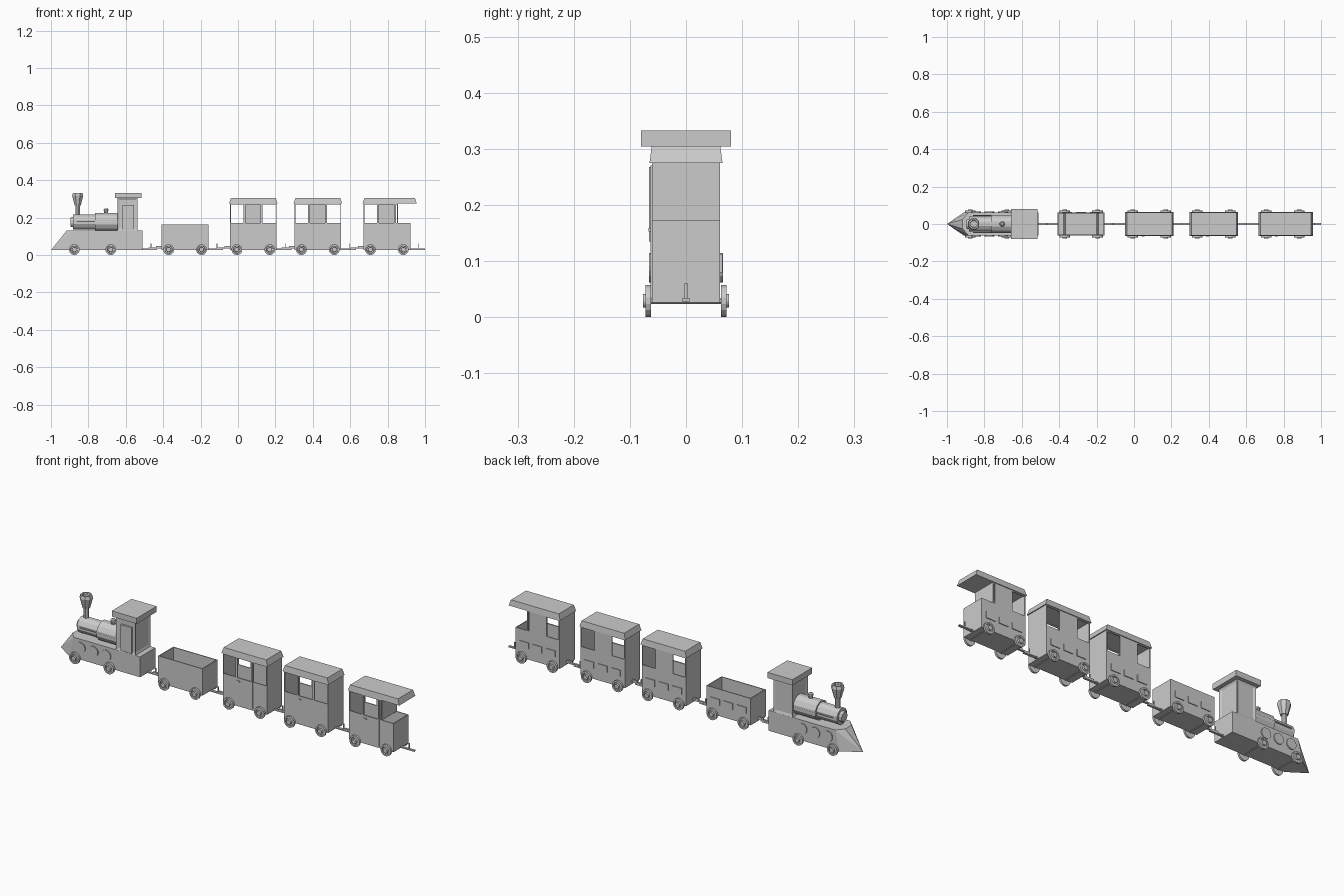
import bpy, bmesh, math
from mathutils import Matrix, Vector

cube = bpy.data.objects.get("Cube")
if cube:
    bpy.data.objects.remove(cube)

grey = bpy.data.materials.new("plain_grey")
grey.use_nodes = True
COLOUR = (0.6, 0.6, 0.6, 1)
grey.diffuse_color = COLOUR
grey.node_tree.nodes["Principled BSDF"].inputs["Base Color"].default_value = COLOUR

FLOOR, SILL, HEAD, EAVE, TOP = 0.026, 0.172, 0.27, 0.277, 0.305
W, T = 0.061, 0.005     # half width and wall thickness


def finish(name, bm):
    bmesh.ops.recalc_face_normals(bm, faces=bm.faces)
    mesh = bpy.data.meshes.new(name)
    bm.to_mesh(mesh)
    bm.free()
    mesh.materials.append(grey)
    ob = bpy.data.objects.new(name, mesh)
    bpy.context.collection.objects.link(ob)
    return ob


def boxes(name, *specs):
    """One object from boxes given as x0, x1, y0, y1, z0, z1."""
    bm = bmesh.new()
    for x0, x1, y0, y1, z0, z1 in specs:
        m = Matrix.Translation(((x0 + x1) / 2, (y0 + y1) / 2, (z0 + z1) / 2))
        m = m @ Matrix.Diagonal((x1 - x0, y1 - y0, z1 - z0, 1))
        bmesh.ops.create_cube(bm, size=1, matrix=m)
    return finish(name, bm)


def hull(name, points):
    bm = bmesh.new()
    for p in points:
        bm.verts.new(p)
    bmesh.ops.convex_hull(bm, input=bm.verts)
    bmesh.ops.dissolve_limit(bm, angle_limit=0.01, verts=bm.verts, edges=bm.edges)
    return finish(name, bm)


def lathe(name, origin, axis, profile, sides=16):
    """Revolve (distance, radius) rings around an axis, with capped ends."""
    bm = bmesh.new()
    turn = Vector((0, 0, 1)).rotation_difference(Vector(axis)).to_matrix()
    rings = []
    for d, r in profile:
        ring = []
        for i in range(sides):
            a = math.tau * (i + 0.5) / sides
            ring.append(bm.verts.new(Vector(origin) + turn @ Vector((r * math.cos(a), r * math.sin(a), d))))
        rings.append(ring)
    for a, b in zip(rings, rings[1:]):
        for i in range(sides):
            j = (i + 1) % sides
            bm.faces.new((a[i], a[j], b[j], b[i]))
    bm.faces.new(rings[0])
    bm.faces.new(rings[-1])
    return finish(name, bm)


def wheelset(name, x):
    lathe(name + "_axle", (x, -0.065, 0.029), (0, 1, 0), [(0, 0.006), (0.13, 0.006)], 8)
    for s, side in ((-1, "right"), (1, "left")):
        lathe(f"{name}_{side}_wheel", (x, s * 0.062, 0.029), (0, s, 0),
              [(0, 0.029), (0.01, 0.029), (0.01, 0.021), (0.006, 0.019),
               (0.006, 0.013), (0.015, 0.012)])


def rear_coupling(name, x):
    boxes(name + "_rear_coupling", (x, x + 0.078, -0.006, 0.006, 0.028, 0.034),
          (x + 0.043, x + 0.048, -0.0025, 0.0025, 0.034, 0.061))


def front_coupling(name, x):
    boxes(name + "_front_coupling", (x - 0.07, x, -0.005, 0.005, 0.034, 0.041),
          (x - 0.03, x, -0.004, 0.004, 0.041, 0.048))


def side_panels(name, x0, x1):
    """Three small raised panels low on the left side."""
    mid = (x0 + x1) / 2
    boxes(name + "_side_panels", *[(mid + k * 0.075 - 0.026, mid + k * 0.075 + 0.026,
                                    W, W + 0.004, 0.08, 0.112) for k in (-1, 0, 1)])


def tub(name, x0, x1, top):
    """Open box: floor and four low walls."""
    boxes(name + "_tub", (x0, x1, -W, W, FLOOR, FLOOR + T),
          (x0, x0 + T, -W, W, FLOOR + T, top), (x1 - T, x1, -W, W, FLOOR + T, top),
          *[(x0 + T, x1 - T, y, y + T, FLOOR + T, top) for y in (-W, W - T)])


def roof(name, x0, x1):
    hull(name + "_roof", [(x, y, z) for z, g in ((EAVE - 0.002, 0), (TOP, 1))
                          for x in (x0 + g * 0.01, x1 - g * 0.01)
                          for y in (-0.065 + g * 0.004, 0.065 - g * 0.004)])


def coach(name, x0, open_rear=False):
    x1 = x0 + 0.25
    end = x0 + 0.185 if open_rear else x1      # rear end of the closed cabin
    tub(name, x0, x1, SILL)
    d0, d1 = x0 + 0.083, x0 + 0.163            # door window
    # upper walls: ends, corner posts, door posts and header strips
    parts = [(x0, x0 + T, -W, W, SILL, EAVE), (end - T, end, -W, W, SILL, EAVE)]
    for y in (-W, W - T):
        parts.append((x0 + T, end - T, y, y + T, HEAD, EAVE))
    parts += [(d0 - 0.01, d0, -W, -W + T, SILL, HEAD), (d1, d1 + 0.01, -W, -W + T, SILL, HEAD),
              (d0 - 0.01, d1 + 0.01, W - T, W, SILL, HEAD)]
    boxes(name + "_upper_walls", *parts)
    # door: thin frame around its window, with a handle
    y0, y1 = -W - 0.002, -W
    boxes(name + "_door", (d0 - 0.007, d1 + 0.007, y0, y1, 0.035, SILL),
          (d0 - 0.007, d0, y0, y1, SILL, HEAD), (d1, d1 + 0.007, y0, y1, SILL, HEAD))
    boxes(name + "_door_handle", (d0, d0 + 0.016, -W - 0.006, y0, 0.153, 0.159))
    roof(name, x0 - 0.005, x1 + (0.035 if open_rear else 0.005))
    side_panels(name, x0, x1)
    running_gear(name, x0, x1)


def running_gear(name, x0, x1):
    wheelset(name + "_front", x0 + 0.037)
    wheelset(name + "_rear", x0 + 0.213)
    front_coupling(name, x0)
    rear_coupling(name, x1)


# Locomotive chassis with a pointed nose
boxes("engine_chassis", (-0.885, -0.51, -W, W, FLOOR, 0.13))
hull("engine_nose", [(-1, 0, FLOOR)] + [p for s in (-1, 1) for p in (
    (-0.91, s * W, FLOOR), (-0.885, s * W, FLOOR), (-0.885, s * W, 0.13),
    (-0.917, s * 0.025, 0.13))])
for s, side in ((-1, "right"), (1, "left")):
    for k in range(3):
        lathe(f"engine_{side}_disc_{k + 1}", (-0.845 + 0.072 * k, s * W, 0.088), (0, s, 0),
              [(0, 0.027), (0.005, 0.027)])
    lathe(f"boiler_{side}_handrail", (-0.86, s * 0.046, 0.18), (1, 0, 0),
          [(0, 0.003), (0.22, 0.003)], 6)

# Boiler, chimney and dome
lathe("boiler", (-0.895, 0, 0.176), (1, 0, 0),
      [(0, 0.024), (0.006, 0.028), (0.014, 0.028), (0.014, 0.042),
       (0.13, 0.042), (0.13, 0.05), (0.255, 0.05)], 12)
lathe("chimney", (-0.857, 0, 0.2), (0, 0, 1),
      [(0, 0.018), (0.012, 0.013), (0.065, 0.013), (0.065, 0.018),
       (0.118, 0.032), (0.133, 0.028), (0.133, 0.02), (0.122, 0.018)], 8)
lathe("steam_dome", (-0.705, 0, 0.215), (0, 0, 1),
      [(0, 0.011), (0.024, 0.011), (0.024, 0.014), (0.03, 0.013), (0.035, 0.007)], 10)

# Cab with a recessed panel on each wall
bm = bmesh.new()
bmesh.ops.create_cube(bm, size=1, matrix=Matrix.Translation((-0.591, 0, 0.2165))
                      @ Matrix.Diagonal((0.108, 2 * W, 0.175, 1)))
bm.normal_update()
walls = [f for f in bm.faces if abs(f.normal.z) < 0.5]
bmesh.ops.inset_individual(bm, faces=walls, thickness=0.018, depth=-0.005)
for f in walls:     # steepen the recess edges
    for v in f.verts:
        v.co.z += 0.003 if v.co.z > 0.2 else 0
finish("cab", bm)
boxes("cab_door", (-0.618, -0.556, -W - 0.005, -W + 0.006, 0.135, 0.268))
boxes("cab_roof", (-0.657, -0.516, -0.08, 0.08, 0.304, 0.333))
wheelset("engine_front", -0.875)
wheelset("engine_rear", -0.68)
rear_coupling("engine", -0.51)

# Tender
tub("tender", -0.408, -0.158, 0.163)
side_panels("tender", -0.408, -0.158)
running_gear("tender", -0.408, -0.158)

# Passenger coaches, the last with an open rear platform
coach("first_coach", -0.043)
coach("second_coach", 0.302)
coach("last_coach", 0.671, open_rear=True)
